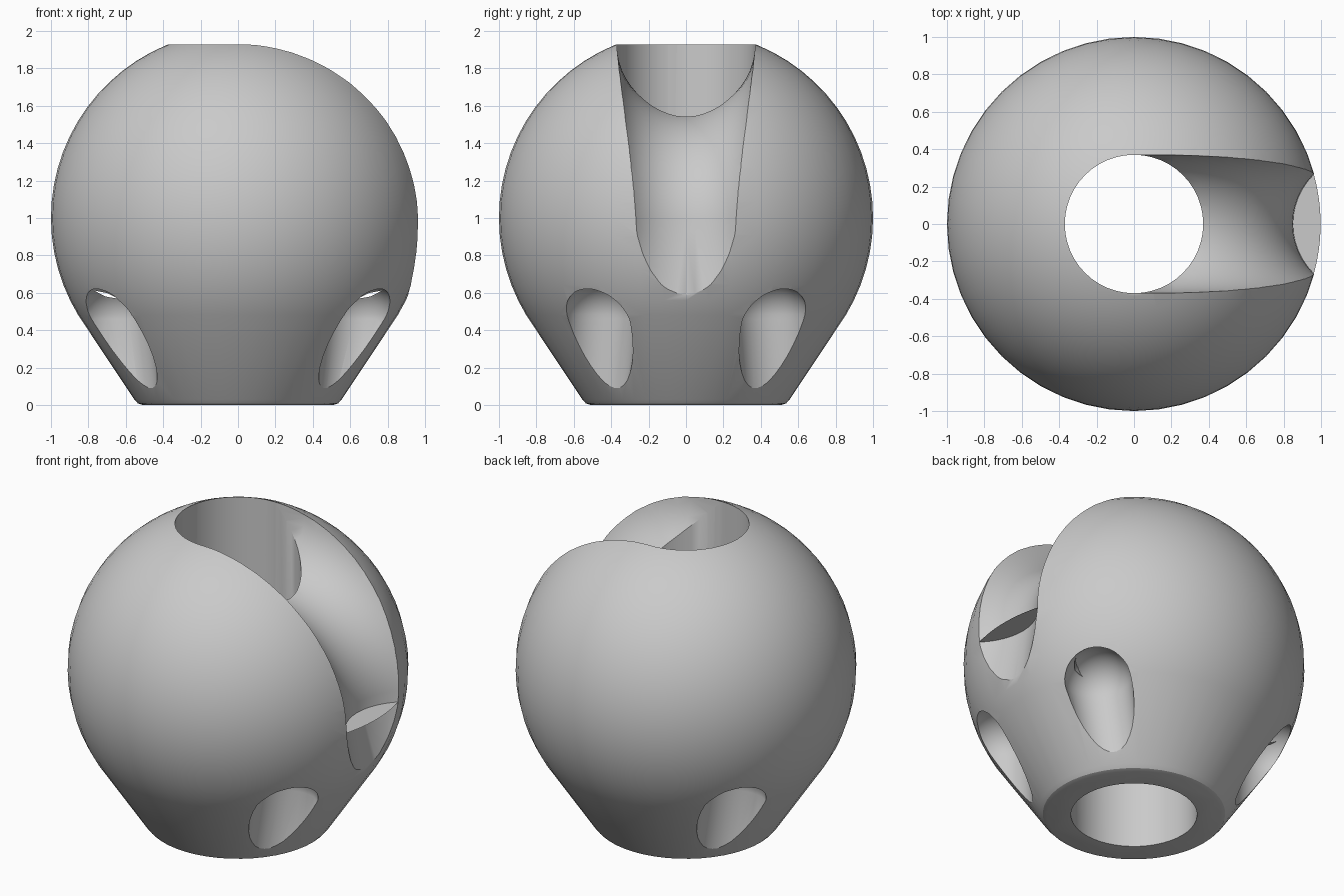
import bpy, bmesh, math
from mathutils import Vector

cube = bpy.data.objects.get("Cube")
if cube:
    bpy.data.objects.remove(cube, do_unlink=True)

BORE = 0.37          # radius of the bore and of the curved channel
CENTRE = 1.0         # height of the ball's centre
BEND_X = 1.22        # where the channel turns downward
BEND_Z = 0.93
BEND_R = 1.0

grey = bpy.data.materials.new("plain grey")
grey.use_nodes = True
grey.diffuse_color = (0.59, 0.59, 0.59, 1)
grey.node_tree.nodes["Principled BSDF"].inputs["Base Color"].default_value = (0.59, 0.59, 0.59, 1)


def to_object(name, bm):
    bmesh.ops.recalc_face_normals(bm, faces=bm.faces[:])
    mesh = bpy.data.meshes.new(name)
    bm.to_mesh(mesh)
    bm.free()
    mesh.materials.append(grey)
    obj = bpy.data.objects.new(name, mesh)
    bpy.context.collection.objects.link(obj)
    return obj


def skin(name, rings):
    """Join a list of equal rings into a closed solid."""
    bm = bmesh.new()
    loops = [[bm.verts.new(p) for p in ring] for ring in rings]
    n = len(loops[0])
    for a, b in zip(loops, loops[1:]):
        for i in range(n):
            j = (i + 1) % n
            bm.faces.new((a[i], a[j], b[j], b[i]))
    bm.faces.new(loops[0])
    bm.faces.new(loops[-1])
    return to_object(name, bm)


def circle(r, x, y, z, segments=48):
    turns = [math.tau * i / segments for i in range(segments)]
    return [(x + r * math.cos(t), y + r * math.sin(t), z) for t in turns]


def cut(body, cutter):
    mod = body.modifiers.new("cut", 'BOOLEAN')
    mod.operation = 'DIFFERENCE'
    mod.solver = 'EXACT'
    mod.object = cutter
    bpy.context.view_layer.objects.active = body
    bpy.ops.object.modifier_apply(modifier=mod.name)
    bpy.data.objects.remove(cutter, do_unlink=True)


# Ball body on a tapered foot
profile = [(0.51, 0), (0.535, 0.008), (0.555, 0.03)]
start, top = math.asin(-0.52), math.acos(0.3)
for i in range(21):
    a = start + (top - start) * i / 20
    profile.append((math.cos(a), CENTRE + math.sin(a)))
profile.append((0.355, 1.935))
body = skin("ball_body", [circle(r, 0, 0, z) for r, z in profile])

# Vertical bore
cut(body, skin("bore_cutter", [circle(BORE, 0, 0, z) for z in (-0.2, 2.2)]))

# Curved channel: out of the bore, round a quarter bend, then down and slightly out
bend_start = BEND_X - BEND_R
path = [(0.02, BEND_Z + BEND_R, math.pi / 2)]
for i in range(17):
    a = math.pi / 2 * (1 - i / 16)
    path.append((bend_start + BEND_R * math.cos(a), BEND_Z + BEND_R * math.sin(a), a))
path.append((BEND_X + 0.11, 0.3, 0))
rings = []
for px, pz, a in path:
    across = Vector((math.cos(a), 0, math.sin(a)))
    rings.append([Vector((px, 0, pz)) + across * (BORE * math.cos(t)) + Vector((0, BORE * math.sin(t), 0))
                  for t in (math.tau * k / 48 for k in range(48))])
cut(body, skin("channel_cutter", rings))

# Four round-topped pockets in the foot, leaning outward as they rise
POCKET_R, POCKET_X, POCKET_Y, POCKET_Z = 0.2, 0.66, 0.46, 0.46
pocket = [(0.175, 0.60, 0.48, -0.1), (0.175, 0.60, 0.48, 0.08)]
for i in range(13):
    a = math.pi / 2 * i / 12.2
    pocket.append((POCKET_R * math.cos(a), POCKET_X, POCKET_Y, POCKET_Z + POCKET_R * math.sin(a)))
for sx in (-1, 1):
    for sy in (-1, 1):
        cut(body, skin("pocket_cutter", [circle(r, sx * x, sy * y, z, 32) for r, x, y, z in pocket]))

# Thin slot joining the front and back pockets on each side
for sx in (-1, 1):
    slot = [(0.64, 0.568), (0.71, 0.580), (0.77, 0.612), (0.70, 0.598)]
    cut(body, skin("slot_cutter", [[(sx * x, y, z) for x, z in slot] for y in (-0.45, 0.45)]))

# Thin web across the channel
half = 0.263
steps = [half * (i / 8 - 1) for i in range(17)]
bm = bmesh.new()
outer = [bm.verts.new((math.sqrt(0.995 - y * y), y, BEND_Z)) for y in steps]
inner = [bm.verts.new((BEND_X - math.sqrt(BORE * BORE - y * y), y, BEND_Z)) for y in steps]
for i in range(len(steps) - 1):
    bm.faces.new((inner[i], outer[i], outer[i + 1], inner[i + 1]))
web = to_object("channel_web", bm)
for f in web.data.polygons:
    if f.normal.z < 0:
        f.flip()

# Smooth shading with sharp rims
bpy.ops.object.select_all(action='DESELECT')
body.select_set(True)
bpy.context.view_layer.objects.active = body
bpy.ops.object.shade_smooth_by_angle(angle=math.radians(30))
